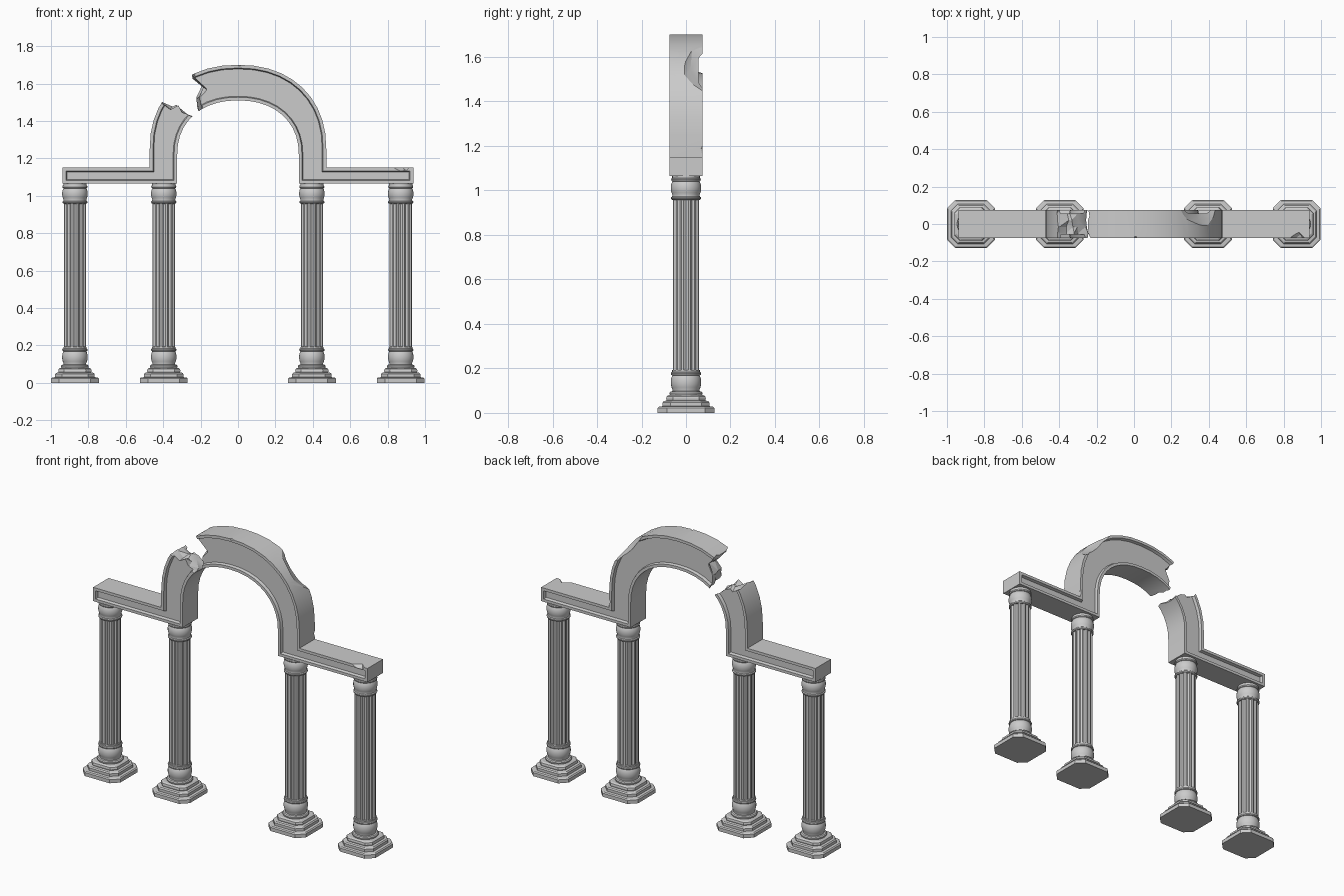
import bpy, bmesh, random
from math import sin, cos, pi, radians

if "Cube" in bpy.data.objects:
    bpy.data.objects.remove(bpy.data.objects["Cube"])

random.seed(4)


def make_object(name, bm, smooth=None):
    bmesh.ops.recalc_face_normals(bm, faces=bm.faces[:])
    mesh = bpy.data.meshes.new(name)
    bm.to_mesh(mesh)
    bm.free()
    ob = bpy.data.objects.new(name, mesh)
    bpy.context.collection.objects.link(ob)
    if smooth:
        smooth_shade(ob, smooth)
    return ob


def smooth_shade(ob, angle):
    bpy.ops.object.select_all(action='DESELECT')
    ob.select_set(True)
    bpy.context.view_layer.objects.active = ob
    bpy.ops.object.shade_smooth_by_angle(angle=radians(angle))


def loft(bm, rings):
    """Skin a list of equal-length point rings and cap both ends."""
    vs = [[bm.verts.new(p) for p in r] for r in rings]
    n = len(vs[0])
    for a, b in zip(vs, vs[1:]):
        for i in range(n):
            j = (i + 1) % n
            bm.faces.new((a[i], a[j], b[j], b[i]))
    bm.faces.new(vs[0][::-1])
    bm.faces.new(vs[-1])


def octagon(h, z):
    c = h * 0.66
    return [(x, y, z) for x, y in ((h, -c), (h, c), (c, h), (-c, h),
                                   (-h, c), (-h, -c), (-c, -h), (c, -h))]


def circle(r, z, n=32):
    return [(r * cos(2 * pi * i / n), r * sin(2 * pi * i / n), z) for i in range(n)]


def fluted(z, flutes=12):
    pts = []
    for i in range(flutes):
        for t, r in ((-.5, .060), (-.34, .060), (-.18, .0545), (0, .0525),
                     (.18, .0545), (.34, .060)):
            a = 2 * pi * (i + t) / flutes
            pts.append((r * cos(a), r * sin(a), z))
    return pts


# Column parts: stepped plinth, turned base, fluted shaft, turned capital
def plinth():
    bm = bmesh.new()
    loft(bm, [octagon(h, z) for h, z in (
        (.128, 0), (.128, .022), (.122, .028), (.106, .030), (.106, .046),
        (.100, .053), (.087, .056), (.089, .064), (.087, .074), (.078, .080))])
    return make_object("plinth", bm)


def turned(name, profile):
    bm = bmesh.new()
    loft(bm, [circle(r, z) for r, z in profile])
    return make_object(name, bm, 35)


def shaft():
    bm = bmesh.new()
    loft(bm, [fluted(.185), fluted(.965)])
    return make_object("shaft", bm, 25)


parts = [
    plinth(),
    turned("column_base", [
        (.070, .078), (.074, .084), (.074, .090), (.069, .096), (.060, .098), (.060, .104),
        (.065, .115), (.068, .130), (.068, .145), (.065, .160), (.061, .168),
        (.066, .170), (.068, .176), (.066, .182), (.062, .184), (.062, .192), (.058, .193)]),
    shaft(),
    turned("capital", [
        (.058, .957), (.063, .958), (.067, .963), (.067, .969), (.062, .973),
        (.061, .980), (.065, .990), (.068, 1.003), (.068, 1.018), (.065, 1.032),
        (.061, 1.040), (.065, 1.042), (.067, 1.048), (.065, 1.054), (.062, 1.056),
        (.062, 1.067)]),
]
for i, x in enumerate((-.872, -.397, .395, .870)):
    for p in parts:
        ob = p if i == 0 else p.copy()
        if i:
            bpy.context.collection.objects.link(ob)
        ob.location.x = x


# Lintels and arch as one outline with a sunk panel on the front and back
def arc(a, b, z0, n=20):
    pts = []
    for i in range(n + 1):
        t = pi * i / n
        c, s = cos(t), max(sin(t), 0)
        pts.append((a * (1 if c > 0 else -1) * abs(c) ** .91, z0 + b * s ** .91))
    return pts


outline = ([(-.937, 1.065), (-.325, 1.065)] + arc(.325, .29, 1.22)[::-1] +
           [(.325, 1.065), (.937, 1.065), (.937, 1.15), (.472, 1.15)] +
           arc(.472, .45, 1.25) + [(-.472, 1.15), (-.937, 1.15)])
bm = bmesh.new()
loft(bm, [[(x, y, z) for x, z in outline] for y in (-.075, .075)])
bmesh.ops.recalc_face_normals(bm, faces=bm.faces[:])
for f in [f for f in bm.faces if len(f.verts) > 4]:
    bmesh.ops.inset_region(bm, faces=[f], thickness=.017, use_even_offset=True)
    bmesh.ops.inset_region(bm, faces=[f], thickness=.005, depth=-.018, use_even_offset=True)
arch = make_object("arch_and_lintels", bm)


# Damage: each cutter is subtracted and then removed
def cut(bm):
    cutter = make_object("damage_cutter", bm)
    cutter.hide_render = True
    mod = arch.modifiers.new("damage", 'BOOLEAN')
    mod.operation = 'DIFFERENCE'
    mod.solver = 'EXACT'
    mod.object = cutter
    bpy.context.view_layer.objects.active = arch
    bpy.ops.object.modifier_apply(modifier=mod.name)
    bpy.data.objects.remove(cutter)


def chip(points):
    bm = bmesh.new()
    for p in points:
        bm.verts.new(p)
    res = bmesh.ops.convex_hull(bm, input=bm.verts[:])
    inside = [v for v in res["geom_interior"] if isinstance(v, bmesh.types.BMVert)]
    bmesh.ops.delete(bm, geom=inside, context='VERTS')
    cut(bm)


# Jagged gap through the arch
left = [(-.47, 1.57), (-.41, 1.505), (-.36, 1.47), (-.33, 1.475), (-.30, 1.45),
        (-.255, 1.425), (-.22, 1.36)]
right = [(-.18, 1.40), (-.205, 1.475), (-.205, 1.53), (-.18, 1.58), (-.235, 1.635),
         (-.27, 1.74)]
rings = []
for y in (-.10, -.05, -.015, .02, .05, .10):
    ring = []
    for k, (x, z) in enumerate(left + right):
        shift = -.12 * y if k >= len(left) else 0
        ring.append((x + shift + random.uniform(-.012, .012), y,
                     z + random.uniform(-.012, .012)))
    rings.append(ring)
bm = bmesh.new()
loft(bm, rings)
bmesh.ops.triangulate(bm, faces=bm.faces[:])
cut(bm)

# Large gouge on the back right shoulder of the arch
chip([(.45, .10, 1.72), (.40, -.055, 1.58), (.25, .03, 1.67), (.25, .10, 1.63),
      (.46, .10, 1.42), (.45, -.03, 1.49), (.30, .10, 1.55), (.39, .10, 1.46),
      (.345, .02, 1.54), (.50, .10, 1.50)])
# Small chips: foot of the right pier, crown, right lintel
chip([(.455, .10, 1.165), (.50, .025, 1.165), (.50, .10, 1.155), (.50, .04, 1.20),
      (.45, .10, 1.20), (.50, .10, 1.22)])
chip([(-.022, -.09, 1.715), (.024, -.09, 1.715), (.01, -.045, 1.715), (.0, -.09, 1.682),
      (.015, -.085, 1.685)])
chip([(.795, -.09, 1.165), (.935, -.09, 1.165), (.87, -.03, 1.165), (.84, -.05, 1.165),
      (.85, -.09, 1.128), (.91, -.09, 1.130), (.89, -.055, 1.140)])
smooth_shade(arch, 20)
